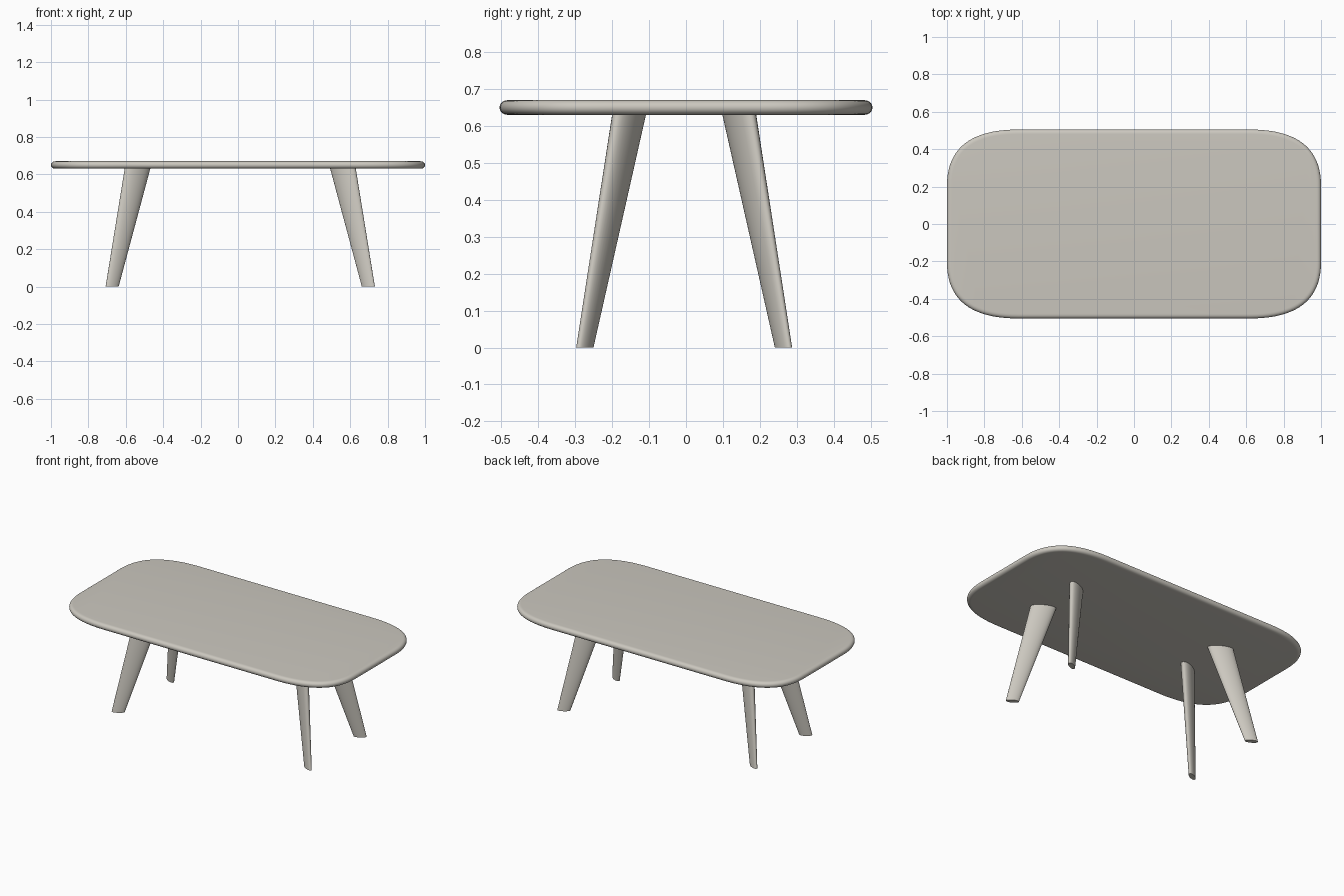
import bpy, bmesh, math
from mathutils import Vector

if "Cube" in bpy.data.objects:
    bpy.data.objects.remove(bpy.data.objects["Cube"])

mat = bpy.data.materials.new("warm grey")
mat.diffuse_color = (0.6, 0.575, 0.52, 1)
mat.use_nodes = True
mat.node_tree.nodes["Principled BSDF"].inputs["Base Color"].default_value = mat.diffuse_color


def loft(name, rings):
    """Skin a stack of closed rings (bottom to top) and cap both ends."""
    bm = bmesh.new()
    loops = [[bm.verts.new(p) for p in ring] for ring in rings]
    n = len(loops[0])
    for lo, hi in zip(loops, loops[1:]):
        for i in range(n):
            j = (i + 1) % n
            bm.faces.new((lo[i], lo[j], hi[j], hi[i]))
    bm.faces.new(loops[0][::-1])
    bm.faces.new(loops[-1])
    bmesh.ops.recalc_face_normals(bm, faces=bm.faces)
    me = bpy.data.meshes.new(name)
    bm.to_mesh(me)
    bm.free()
    ob = bpy.data.objects.new(name, me)
    bpy.context.collection.objects.link(ob)
    me.materials.append(mat)
    bpy.ops.object.select_all(action='DESELECT')
    ob.select_set(True)
    bpy.context.view_layer.objects.active = ob
    bpy.ops.object.shade_smooth_by_angle(angle=math.radians(35))
    return ob


# Tabletop: soft rectangular outline with a rounded rim
HX, HY, CX, CY = 1.0, 0.505, 0.38, 0.30
STEPS = 20
corner = []
for k in range(STEPS + 1):
    t = k / STEPS
    # quadratic curve from the side edge round to the back edge
    x = HX - CX * t * t
    y = HY - CY * (1 - t) ** 2
    normal = Vector((CY * (1 - t), CX * t)).normalized()
    corner.append((x, y, normal.x, normal.y))


def outline(inset, z):
    pts = []
    for sx, sy in ((1, 1), (-1, 1), (-1, -1), (1, -1)):
        row = corner if sx * sy > 0 else corner[::-1]
        pts += [(sx * (x - nx * inset), sy * (y - ny * inset), z)
                for x, y, nx, ny in row]
    return pts


rim = []
for k in range(13):
    a = -math.pi / 2 + math.pi * k / 12
    out = math.cos(a) ** 0.85 if 0 < k < 12 else 0
    rim.append(outline(0.025 * (1 - out), 0.65 + 0.02 * math.sin(a)))
loft("tabletop", rim)


# Legs: tapered, splayed, oval section with its long axis pointing outward
def oval(cx, cy, z, scale, sx, sy, phi=math.radians(29)):
    pts = []
    for k in range(32):
        t = 2 * math.pi * k / 32
        u, v = 0.0765 * scale * math.cos(t), 0.031 * scale * math.sin(t)
        px = cx + u * math.cos(phi) - v * math.sin(phi)
        py = cy + u * math.sin(phi) + v * math.cos(phi)
        pts.append((0.012 + sx * px, -0.005 + sy * py, z))
    return pts


for side, sx in (("left", -1), ("right", 1)):
    for end, sy in (("front", -1), ("back", 1)):
        loft(f"{end}_{side}_leg", [oval(0.685, 0.269, 0, 0.51, sx, sy),
                                   oval(0.549, 0.149, 0.632, 1.0, sx, sy)])
